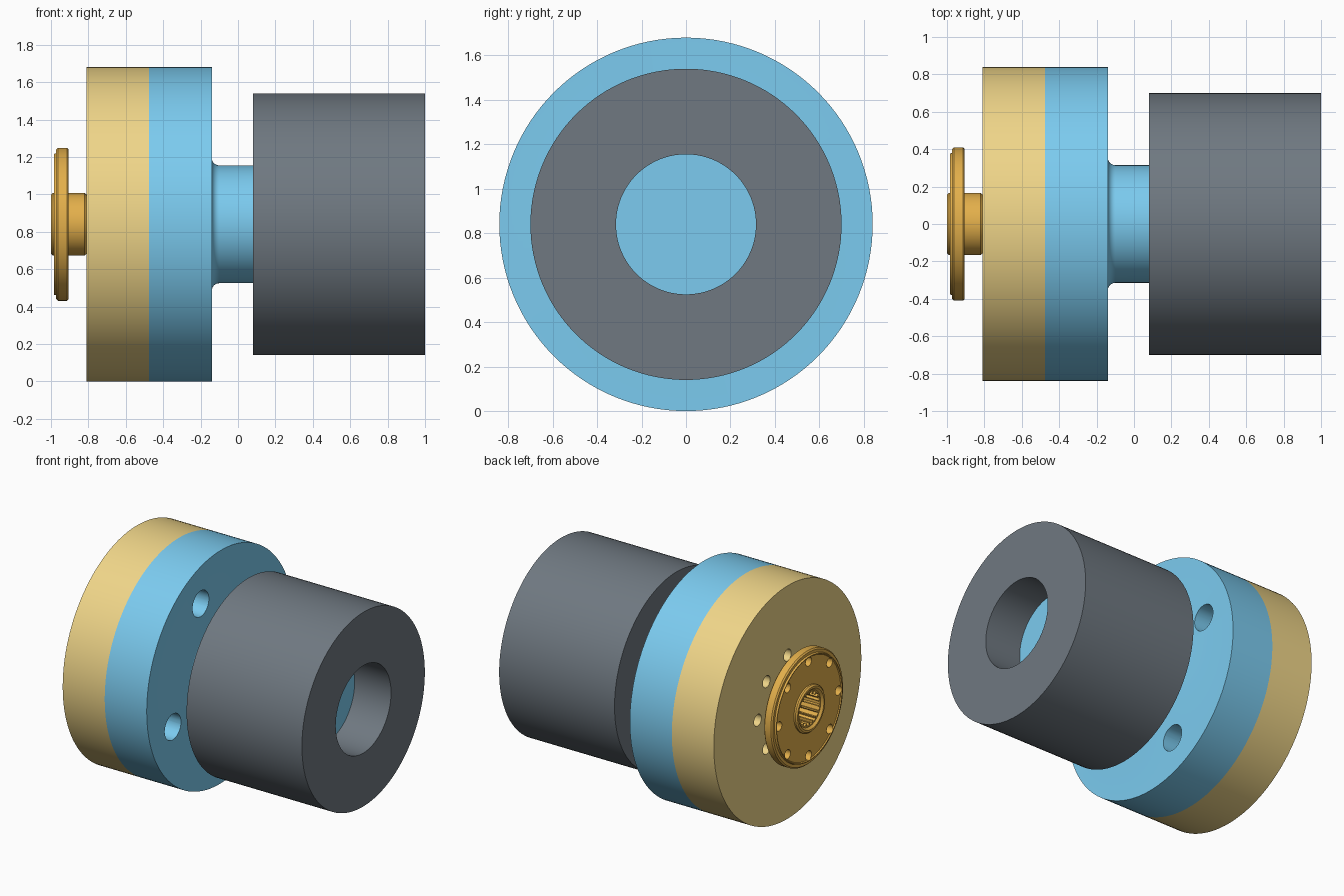
import bpy, bmesh
from math import sin, cos, pi, radians

if "Cube" in bpy.data.objects:
    bpy.data.objects.remove(bpy.data.objects["Cube"])

CZ = 0.84      # height of the common axis, which runs along x
SEG = 128


def material(name, rgb):
    m = bpy.data.materials.new(name)
    m.diffuse_color = (*rgb, 1)
    m.use_nodes = True
    m.node_tree.nodes["Principled BSDF"].inputs["Base Color"].default_value = m.diffuse_color
    return m


def circle(r, n, cy=0.0, cz=0.0):
    return [(cy + r * cos(2 * pi * i / n), cz + r * sin(2 * pi * i / n)) for i in range(n)]


def make_object(name, bm, mat=None):
    bmesh.ops.recalc_face_normals(bm, faces=bm.faces)
    me = bpy.data.meshes.new(name)
    bm.to_mesh(me)
    bm.free()
    ob = bpy.data.objects.new(name, me)
    bpy.context.collection.objects.link(ob)
    ob.location.z = CZ
    if mat:
        me.materials.append(mat)
    return ob


def loft(bm, rings, closed=False):
    """Bridge rings of (x, y, z) points; cap the ends or close the loop."""
    vs = [[bm.verts.new(p) for p in ring] for ring in rings]
    pairs = list(zip(vs, vs[1:])) + ([(vs[-1], vs[0])] if closed else [])
    for a, b in pairs:
        for i in range(len(a)):
            j = (i + 1) % len(a)
            bm.faces.new((a[i], a[j], b[j], b[i]))
    if not closed:
        bm.faces.new(vs[0])
        bm.faces.new(vs[-1])


def lathe(name, profile, mat, closed=False):
    """Revolve (x, radius) points about the x axis."""
    bm = bmesh.new()
    loft(bm, [[(x, y, z) for y, z in circle(r, SEG)] for x, r in profile], closed)
    return make_object(name, bm, mat)


def bolt_circle(count, ring_r, hole_r, start=0.0):
    angles = [radians(start) + 2 * pi * k / count for k in range(count)]
    return [circle(hole_r, 32, ring_r * cos(a), ring_r * sin(a)) for a in angles]


def cut(ob, outlines, x0, x1):
    """Cut prisms with the given yz outlines out of an object."""
    bm = bmesh.new()
    for o in outlines:
        loft(bm, [[(x, y, z) for y, z in o] for x in (x0, x1)])
    cutter = make_object("cutter", bm)
    cutter.hide_render = True
    mod = ob.modifiers.new("holes", 'BOOLEAN')
    mod.operation = 'DIFFERENCE'
    mod.solver = 'EXACT'
    mod.object = cutter
    bpy.context.view_layer.objects.active = ob
    bpy.ops.object.modifier_apply(modifier=mod.name)
    bpy.data.objects.remove(cutter)


def smooth(ob):
    bpy.ops.object.select_all(action='DESELECT')
    ob.select_set(True)
    bpy.context.view_layer.objects.active = ob
    bpy.ops.object.shade_smooth_by_angle(angle=radians(30))


cream = material("cream", (0.87, 0.67, 0.25))
blue = material("blue", (0.20, 0.60, 0.87))
gold = material("gold", (0.77, 0.43, 0.07))
grey = material("dark_grey", (0.16, 0.19, 0.22))

# Cream disc with eight bolt holes
disc = lathe("rear_disc", [(-0.81, 0.84), (-0.475, 0.84)], cream)
cut(disc, bolt_circle(8, 0.34, 0.042), -0.9, -0.4)

# Blue flange with filleted spigot that plugs into the grey sleeve
F = 0.04
fillet = [(-0.14 + F - F * cos(t), 0.315 + F - F * sin(t))
          for t in (pi / 2 * i / 8 for i in range(9))]
flange = lathe("flanged_spigot",
               [(-0.475, 0.84), (-0.14, 0.84)] + fillet + [(0.71, 0.315)], blue)
cut(flange, bolt_circle(4, 0.587, 0.093, 22.5), -0.6, 0.0)

# Grey sleeve with through bore
sleeve = lathe("sleeve", [(0.08, 0.315), (0.08, 0.70), (1.0, 0.70), (1.0, 0.315)],
               grey, closed=True)

# Gold hub: chamfered tube ends, stepped flange plate
hub = lathe("splined_hub", [
    (-0.985, 0.128), (-1.0, 0.143), (-1.0, 0.157), (-0.99, 0.167), (-0.978, 0.167),
    (-0.978, 0.365), (-0.985, 0.370), (-0.985, 0.376), (-0.972, 0.380),
    (-0.972, 0.400), (-0.963, 0.409), (-0.914, 0.409), (-0.905, 0.400),
    (-0.905, 0.167), (-0.82, 0.167), (-0.81, 0.157), (-0.81, 0.143), (-0.825, 0.128)], gold)

# Splined bore and eight bolt holes
TEETH = 18
spline = []
for k in range(TEETH):
    for frac, r in ((-0.3, 0.120), (0.3, 0.120), (0.4, 0.102), (0.6, 0.102)):
        a = 2 * pi * (k + frac) / TEETH
        spline.append((r * cos(a), r * sin(a)))
cut(hub, [spline] + bolt_circle(8, 0.338, 0.033), -1.1, -0.7)

for part in (disc, flange, sleeve, hub):
    smooth(part)
